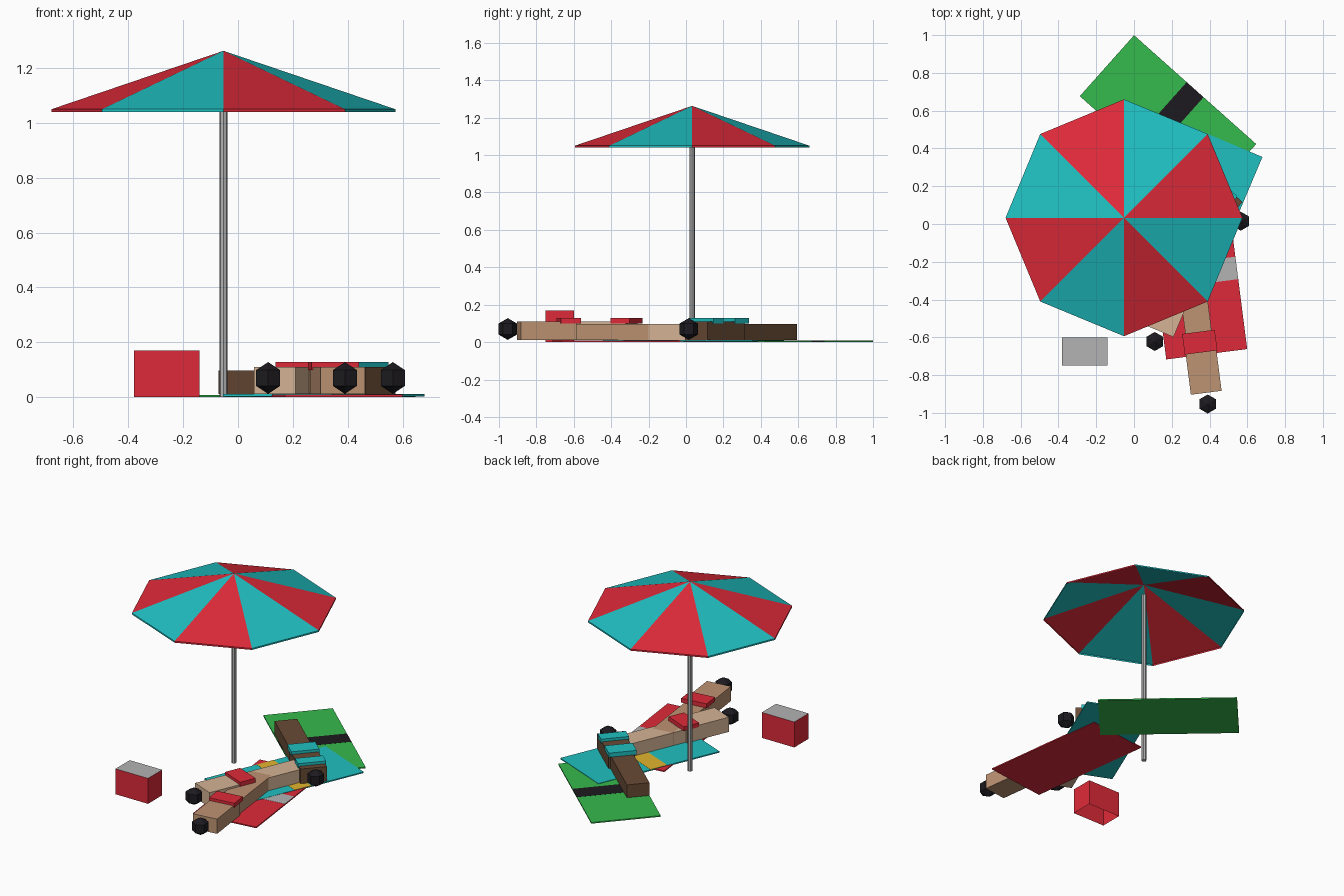
import bpy, bmesh, math
from mathutils import Matrix, Vector

if "Cube" in bpy.data.objects:
    bpy.data.objects.remove(bpy.data.objects["Cube"])


def mat(name, rgb):
    m = bpy.data.materials.new(name)
    m.diffuse_color = (*[(c / 255) ** 2.2 for c in rgb], 1)
    m.use_nodes = True
    m.node_tree.nodes["Principled BSDF"].inputs["Base Color"].default_value = m.diffuse_color
    return m


RED = mat("red", (222, 46, 60))
TEAL = mat("teal", (37, 190, 192))
GREEN = mat("green", (56, 184, 78))
BLACK = mat("black", (34, 32, 36))
YELLOW = mat("yellow", (225, 180, 50))
LIGHT = mat("light_skin", (212, 178, 148))
TAN = mat("tan_skin", (188, 146, 114))
DARK = mat("dark_skin", (104, 76, 56))
GREY = mat("grey", (178, 178, 178))


def finish(name, bm, mats, matrix=Matrix()):
    me = bpy.data.meshes.new(name)
    bm.to_mesh(me)
    bm.free()
    for m in mats:
        me.materials.append(m)
    ob = bpy.data.objects.new(name, me)
    ob.matrix_world = matrix
    bpy.context.collection.objects.link(ob)
    return ob


def box(name, lo, hi, mats, matrix=Matrix()):
    bm = bmesh.new()
    bmesh.ops.create_cube(bm, size=1)
    for v in bm.verts:
        v.co = [(a + b) / 2 + c * (b - a) for a, b, c in zip(lo, hi, v.co)]
    return finish(name, bm, mats, matrix)


def place(x, y, deg):
    return Matrix.Translation((x, y, 0)) @ Matrix.Rotation(math.radians(deg), 4, 'Z')


# Parasol canopy: open eight-sided cone with a short rim, alternating colours
bm = bmesh.new()
apex = bm.verts.new((0, 0, 1.263))
ring = [[bm.verts.new((0.627 * math.cos(k * math.pi / 4), 0.627 * math.sin(k * math.pi / 4), z))
         for k in range(8)] for z in (1.05, 1.04)]
for k in range(8):
    j = (k + 1) % 8
    for f in (bm.faces.new((ring[0][k], ring[0][j], apex)),
              bm.faces.new((ring[1][k], ring[1][j], ring[0][j], ring[0][k]))):
        f.material_index = k % 2
finish("parasol_canopy", bm, [RED, TEAL], place(-0.053, 0.033, 0))

# Parasol pole
bm = bmesh.new()
bmesh.ops.create_cone(bm, cap_ends=True, segments=8, radius1=0.015, radius2=0.015, depth=1.19)
finish("parasol_pole", bm, [GREY], Matrix.Translation((-0.053, 0.033, 0.595)))

# Cool box: red sides, grey lid, open underneath
cooler = box("cool_box", (-0.38, -0.75, 0), (-0.14, -0.60, 0.17), [RED, GREY])
bm = bmesh.new()
bm.from_mesh(cooler.data)
bm.normal_update()
for f in list(bm.faces):
    if f.normal.z > 0.9:
        f.material_index = 1
    elif f.normal.z < -0.9:
        bm.faces.remove(f)
bm.to_mesh(cooler.data)
bm.free()

# Beach towels with a stripe across the middle
for name, x, y, deg, z, m, stripe in (
        ("green_towel", 0.18, 0.55, 138.3, 0.0, GREEN, BLACK),
        ("red_towel", 0.33, -0.26, 97.3, 0.001, RED, GREY),
        ("teal_towel", 0.3125, 0.04, 67.1, 0.003, TEAL, YELLOW)):
    p = place(x, y, deg)
    box(name, (-0.433, -0.216, z), (0.433, 0.216, z + 0.008), [m], p)
    box(name + "_stripe", (-0.06, -0.216, z + 0.004), (0.06, 0.216, z + 0.0088), [stripe], p)

# Sunbathers: local +x runs from head to feet
for name, x, y, deg, skin, cloth, has_top in (
        ("light_bather", 0.11, -0.622, 67.1, LIGHT, RED, False),
        ("tan_bather", 0.39, -0.953, 97.3, TAN, RED, False),
        ("dark_bather", 0.565, 0.015, 138.3, DARK, TEAL, True)):
    p = place(x, y, deg)
    bm = bmesh.new()
    bmesh.ops.create_uvsphere(bm, u_segments=6, v_segments=3, radius=0.058)
    finish(name + "_head", bm, [BLACK], Matrix.Translation((x, y, 0.07)))
    box(name + "_torso", (0.06, -0.082, 0.012), (0.36, 0.082, 0.11), [skin], p)
    box(name + "_legs", (0.36, -0.07, 0.012), (0.79, 0.07, 0.098), [skin], p)
    box(name + "_trunks", (0.275, -0.087, 0.1), (0.385, 0.087, 0.128), [cloth], p)
    if has_top:
        box(name + "_top", (0.1, -0.087, 0.1), (0.18, 0.087, 0.128), [cloth], p)
